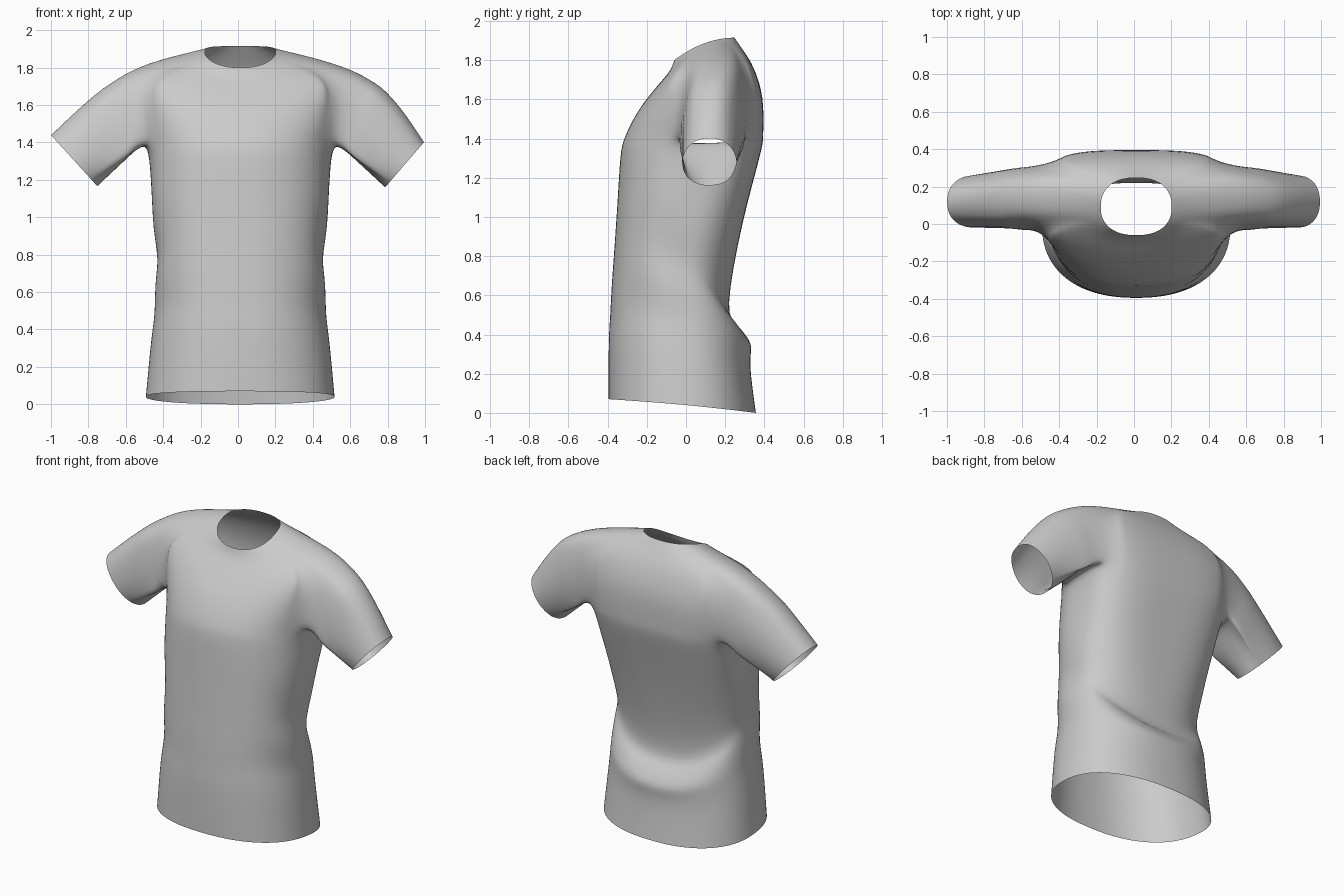
import bpy, bmesh
from math import sin, cos, pi, atan2
from mathutils import Vector

if "Cube" in bpy.data.objects:
    bpy.data.objects.remove(bpy.data.objects["Cube"])

N = 64          # columns around the body
CX = 0.012      # slight sideways offset of the cloth

# key body rings, hem to neck: z front/side/back, y front/back, half width, side y
KEYS = [
    (.07, .04, 0, -.395, .357, .505, 0),
    (.36, .36, .25, -.395, .325, .475, 0),
    (.50, .52, .35, -.387, .335, .452, 0),
    (.64, .68, .44, -.38, .27, .45, 0),
    (.78, .82, .54, -.37, .212, .452, 0),
    (1.07, 1.1, .97, -.35, .288, .472, .02),
    (1.31, 1.33, 1.33, -.335, .383, .487, .08),
    (1.41, 1.41, 1.43, -.312, .394, .505, .12),
    (1.55, 1.6, 1.61, -.24, .392, .555, .14),
    (1.67, 1.8, 1.76, -.145, .347, .57, .14),
    (1.745, 1.865, 1.85, -.082, .292, .31, .12),
    (1.8, 1.885, 1.915, -.06, .247, .19, .09),
]
ARM_LOW, ARM_TOP = 14, 18     # rings bounding the armholes
ARM_FRONT, ARM_BACK = 4, 7    # columns bounding the armholes


def halfway(i):
    """Smooth in-between ring after key i."""
    a, b, c, d = (KEYS[min(max(i + o, 0), len(KEYS) - 1)] for o in (-1, 0, 1, 2))
    return [(9 * (q + r) - p - s) / 16 for p, q, r, s in zip(a, b, c, d)]


rings = []
for i, key in enumerate(KEYS):
    rings.append(key)
    if i < len(KEYS) - 1:
        rings.append(halfway(i))


def power(v, e):
    return abs(v) ** e * (1 if v >= 0 else -1)


def ring_point(r, i):
    zf, zs, zb, yf, yb, hw, yc = r
    a = 2 * pi * i / N
    # the back is squarer across the shoulder blades
    n = 2.3 if sin(a) < 0 else 2.3 + 1.1 * sin(pi * min(max(zs - .9, 0), 1))
    c, s = power(cos(a), 2 / n), power(sin(a), 2 / n)
    y = yc + s * ((yc - yf) if s < 0 else (yb - yc))
    z = zs + (zb - zf) / 2 * s + ((zb + zf) / 2 - zs) * s * s
    return Vector((CX + hw * c, y, z))


bm = bmesh.new()
grid = [[bm.verts.new(ring_point(r, i)) for i in range(N)] for r in rings]


def in_armhole(k, i):
    if not ARM_LOW <= k < ARM_TOP:
        return False
    right = (i + ARM_FRONT) % N < ARM_FRONT + ARM_BACK
    left = N // 2 - ARM_BACK <= i < N // 2 + ARM_FRONT
    return right or left


# body, with the armholes left open
for k in range(len(rings) - 1):
    for i in range(N):
        if not in_armhole(k, i):
            j = (i + 1) % N
            bm.faces.new((grid[k][i], grid[k][j], grid[k + 1][j], grid[k + 1][i]))


def sleeve(side, centre, half, bulge):
    """Loft from the armhole loop to an oval cuff."""
    col = (lambda c: c % N) if side > 0 else (lambda c: (N // 2 - c) % N)
    f, b, lo, hi = -ARM_FRONT, ARM_BACK, ARM_LOW, ARM_TOP
    path = [(lo, c) for c in range(f, b)] + [(k, b) for k in range(lo, hi)]
    path += [(hi, c) for c in range(b, f, -1)] + [(k, f) for k in range(hi, lo, -1)]
    loop = [grid[k][col(c)] for k, c in path]
    ys, zs = [v.co.y for v in loop], [v.co.z for v in loop]
    yc, zc = (min(ys) + max(ys)) / 2, (min(zs) + max(zs)) / 2
    hy, hz = (max(ys) - min(ys)) / 2, (max(zs) - min(zs)) / 2
    prev, start = loop, [v.co.copy() for v in loop]
    steps = 8
    for s in range(1, steps + 1):
        t = s / steps
        ring = []
        for p in start:
            a = atan2((p.z - zc) / hz, (p.y - yc) / hy)
            cuff = Vector((centre[0] + half[0] * sin(a), centre[1] + .145 * cos(a),
                           centre[2] + half[1] * sin(a)))
            q = p.lerp(cuff, t)
            lift = bulge * sin(pi * t ** .8) * max(0, sin(a))
            q += Vector((side * lift * .7, 0, lift))
            ring.append(bm.verts.new(q))
        for i in range(len(ring)):
            j = (i + 1) % len(ring)
            bm.faces.new((prev[i], prev[j], ring[j], ring[i]))
        prev = ring
    return loop


loops = sleeve(1, (.89, .118, 1.28), (.105, .122), .045)
loops += sleeve(-1, (-.875, .118, 1.302), (-.125, .138), .015)

# relax the cloth around the armhole seams
near = set(loops)
for _ in range(2):
    near |= {e.other_vert(v) for v in list(near) for e in v.link_edges}
for _ in range(5):
    bmesh.ops.smooth_vert(bm, verts=list(near), factor=.5,
                          use_axis_x=True, use_axis_y=True, use_axis_z=True)

# soft diagonal drape folds at the sides of the waist
for row in grid[3:12]:
    for v in row:
        x, y, z = v.co
        w = max(0, 1 - ((z - .75) / .4) ** 2) * min(1, abs(x) / .45) ** 4
        v.co.x += .01 * w * sin(14 * z + 9 * y) * (1 if x > 0 else -1)

bmesh.ops.recalc_face_normals(bm, faces=bm.faces)
mesh = bpy.data.meshes.new("short_sleeve_shirt")
bm.to_mesh(mesh)
bm.free()
shirt = bpy.data.objects.new("short_sleeve_shirt", mesh)
bpy.context.collection.objects.link(shirt)
cloth = shirt.modifiers.new("smooth_cloth", 'SUBSURF')
cloth.levels = cloth.render_levels = 1
bpy.context.view_layer.objects.active = shirt
shirt.select_set(True)
bpy.ops.object.shade_smooth()
